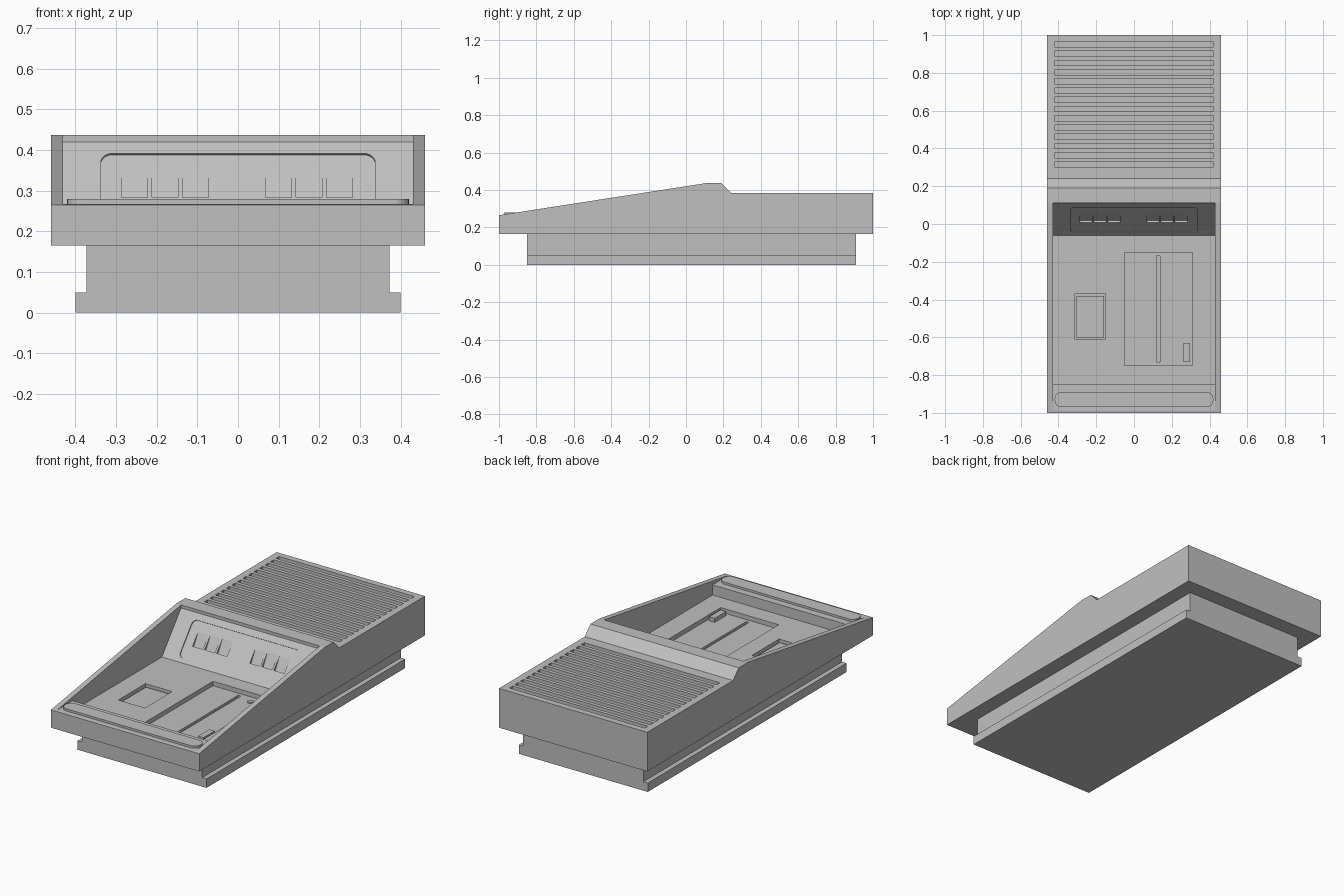
import bpy, bmesh, math
from mathutils import Matrix, Vector

if "Cube" in bpy.data.objects:
    bpy.data.objects.remove(bpy.data.objects["Cube"], do_unlink=True)

grey = bpy.data.materials.new("mid_grey")
grey.use_nodes = True
grey.diffuse_color = (0.53, 0.53, 0.53, 1)
grey.node_tree.nodes["Principled BSDF"].inputs["Base Color"].default_value = grey.diffuse_color


def make(name, bm):
    bmesh.ops.recalc_face_normals(bm, faces=bm.faces)
    mesh = bpy.data.meshes.new(name)
    bm.to_mesh(mesh)
    bm.free()
    mesh.materials.append(grey)
    obj = bpy.data.objects.new(name, mesh)
    bpy.context.collection.objects.link(obj)
    return obj


def extrude(bm, points, step):
    face = bm.faces.new([bm.verts.new(p) for p in points])
    new = bmesh.ops.extrude_face_region(bm, geom=[face])["geom"]
    bmesh.ops.translate(bm, vec=step, verts=[v for v in new if isinstance(v, bmesh.types.BMVert)])


def prism(bm, profile, x0, x1):
    """Side profile (y, z) swept across x."""
    extrude(bm, [Vector((x0, y, z)) for y, z in profile], Vector((x1 - x0, 0, 0)))


def box(bm, x0, x1, y0, y1, z0, z1):
    prism(bm, [(y0, z0), (y1, z0), (y1, z1), (y0, z1)], x0, x1)


def rounded(bm, width, length, radius, low, high, frame):
    """Rounded rectangle in a local frame, from height low to high."""
    outline = []
    for i, (sx, sy) in enumerate([(1, 1), (-1, 1), (-1, -1), (1, -1)]):
        for k in range(7):
            a = math.pi / 2 * (i + k / 6)
            outline.append(frame @ Vector((sx * (width / 2 - radius) + radius * math.cos(a),
                                           sy * (length / 2 - radius) + radius * math.sin(a), low)))
    extrude(bm, outline, frame.to_3x3() @ Vector((0, 0, high - low)))


def cut(target, bm):
    """Subtract the cutter from the target and discard it."""
    tool = make("cutter", bm)
    tool.hide_render = True
    mod = target.modifiers.new("cut", "BOOLEAN")
    mod.operation, mod.solver, mod.object = "DIFFERENCE", "EXACT", tool
    bpy.context.view_layer.objects.active = target
    bpy.ops.object.modifier_apply(modifier=mod.name)
    bpy.data.objects.remove(tool, do_unlink=True)


# Wedge housing
bm = bmesh.new()
prism(bm, [(-1, 0.165), (1, 0.165), (1, 0.385), (0.24, 0.385), (0.19, 0.437),
           (0.11, 0.437), (-1, 0.265)], -0.46, 0.46)
housing = make("housing", bm)

# Control well with front ledge and tilted switch panel
FLOOR = 0.21
bm = bmesh.new()
prism(bm, [(-0.85, FLOOR), (-0.06, FLOOR), (0.11, 0.42), (0.11, 0.6), (-1.1, 0.6),
           (-1.1, 0.267), (-0.85, 0.267)], -0.43, 0.43)
cut(housing, bm)

# Media bay, small window pocket and rear vent slots
bm = bmesh.new()
box(bm, -0.05, 0.31, -0.75, -0.15, 0.185, 0.24)
box(bm, -0.315, -0.15, -0.61, -0.37, 0.188, 0.24)
for i in range(14):
    y = 0.315 + i * 0.0489
    box(bm, -0.42, 0.42, y - 0.014, y + 0.014, 0.36, 0.4)
cut(housing, bm)

# Long groove in the media bay
bm = bmesh.new()
box(bm, 0.12, 0.138, -0.73, -0.17, 0.173, 0.2)
cut(housing, bm)

# Rounded inset on the tilted panel
along = Vector((0, 0.17, 0.21)).normalized()
normal = Vector((0, -along.z, along.y))
centre = Vector((0, 0.021, 0.31))
frame = Matrix.Translation(centre) @ Matrix((Vector((1, 0, 0)), along, normal)).transposed().to_4x4()
bm = bmesh.new()
rounded(bm, 0.675, 0.21, 0.028, -0.006, 0.02, frame)
cut(housing, bm)

# Six wedge-shaped switch dents
bm = bmesh.new()
for x in (-0.255, -0.18, -0.105, 0.1, 0.175, 0.25):
    dent = [centre + along * s + normal * n
            for s, n in [(-0.03, 0.01), (-0.03, -0.02), (0.05, -0.006), (0.05, 0.01)]]
    prism(bm, [(p.y, p.z) for p in dent], x - 0.032, x + 0.032)
cut(housing, bm)

# Label strip on the front ledge
bm = bmesh.new()
rounded(bm, 0.84, 0.08, 0.035, 0.26, 0.279, Matrix.Translation((0, -0.93, 0)))
make("front_strip", bm)

# Plate in the small window
bm = bmesh.new()
box(bm, -0.305, -0.16, -0.6, -0.38, 0.18, 0.197)
make("window_plate", bm)

# Latch block and indicator in the media bay
bm = bmesh.new()
box(bm, 0.263, 0.297, -0.73, -0.63, 0.18, 0.208)
make("latch_block", bm)
bm = bmesh.new()
rounded(bm, 0.03, 0.03, 0.0149, 0.18, 0.192, Matrix.Translation((0.22, -0.205, 0)))
make("indicator", bm)

# Neck and wider foot
bm = bmesh.new()
box(bm, -0.373, 0.373, -0.85, 0.91, 0.05, 0.165)
make("base_neck", bm)
bm = bmesh.new()
box(bm, -0.4, 0.4, -0.85, 0.91, 0, 0.05)
make("base_foot", bm)
